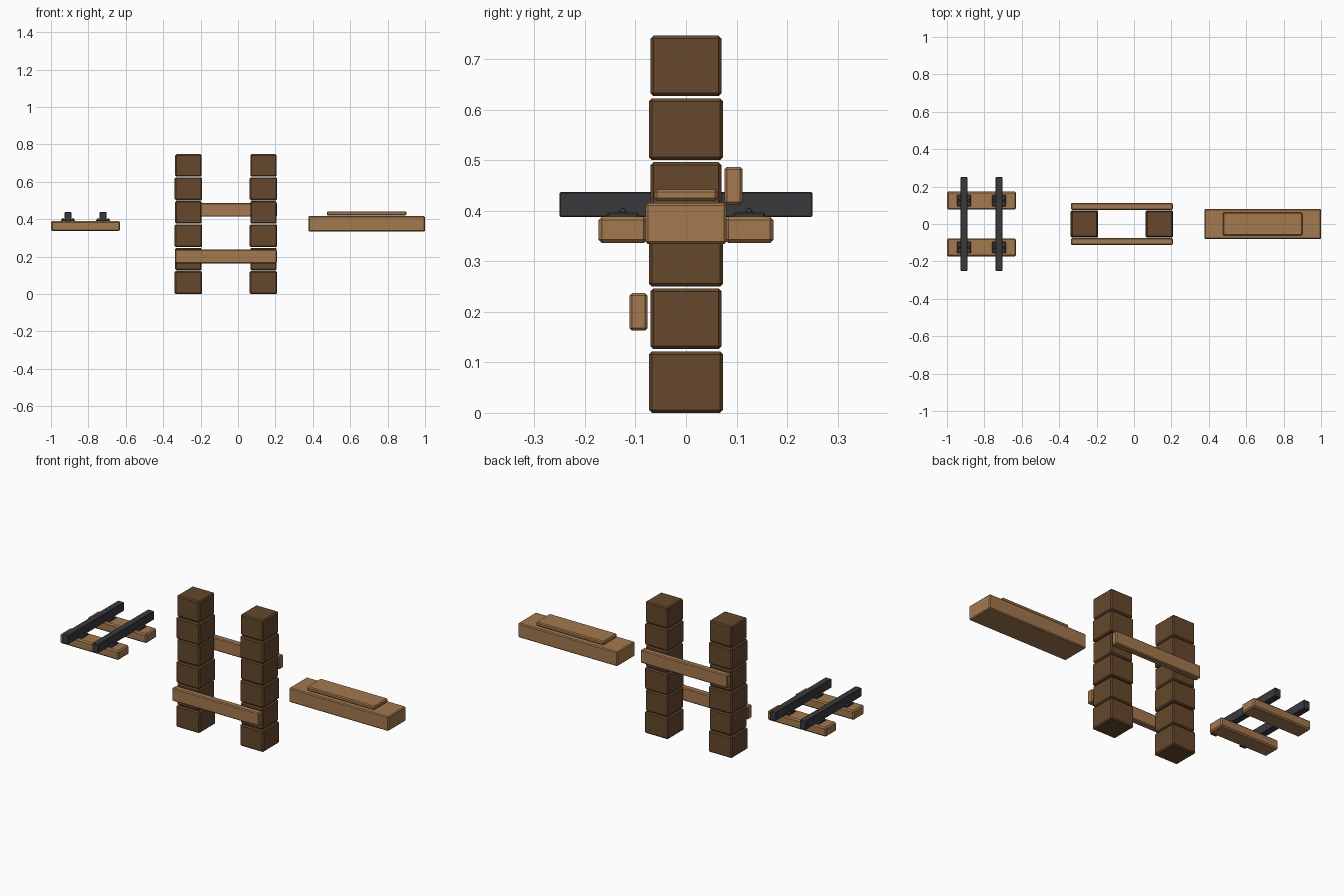
import bpy, bmesh
from mathutils import Vector

if "Cube" in bpy.data.objects:
    bpy.data.objects.remove(bpy.data.objects["Cube"])


def material(name, rgb):
    m = bpy.data.materials.new(name)
    m.diffuse_color = (*rgb, 1)
    m.use_nodes = True
    m.node_tree.nodes["Principled BSDF"].inputs["Base Color"].default_value = m.diffuse_color
    return m


DARK = material("dark_wood", (0.13, 0.064, 0.026))
WOOD = material("light_wood", (0.37, 0.19, 0.078))
IRON = material("iron", (0.042, 0.041, 0.048))


def finish(name, bm, mat):
    me = bpy.data.meshes.new(name)
    bm.to_mesh(me)
    bm.free()
    me.materials.append(mat)
    ob = bpy.data.objects.new(name, me)
    bpy.context.collection.objects.link(ob)
    return ob


def box(name, x, y, z, mat, bevel):
    """Chamfered box from (min, max) ranges on each axis."""
    bm = bmesh.new()
    bmesh.ops.create_cube(bm, size=1)
    for v in bm.verts:
        v.co = Vector([(a + b) / 2 + c * (b - a) for (a, b), c in zip((x, y, z), v.co)])
    ob = finish(name, bm, mat)
    mod = ob.modifiers.new("bevel", 'BEVEL')
    mod.width = bevel
    mod.segments = 1
    return ob


def around(c, half):
    return (c - half, c + half)


def bolt(name, x, y, z):
    bm = bmesh.new()
    bmesh.ops.create_uvsphere(bm, u_segments=10, v_segments=6, radius=0.0065)
    bmesh.ops.translate(bm, verts=bm.verts, vec=(x, y, z))
    return finish(name, bm, IRON)


# Two stacked pillars, blocks alternating in width
for side, cx in (("left", -0.265), ("right", 0.136)):
    for i in range(6):
        h = 0.0735 if i % 2 == 0 else 0.0705
        hz = 0.061 if i % 2 == 0 else 0.06
        box(f"{side}_pillar_block_{i + 1}", around(cx, h), around(0, h),
            around(0.061 + i * 0.1252, hz), DARK, 0.006)

# Cross planks on the front and back of the pillars
box("front_plank", (-0.337, 0.208), (-0.112, -0.076), (0.163, 0.237), WOOD, 0.005)
box("back_plank", (-0.337, 0.208), (0.076, 0.112), (0.413, 0.487), WOOD, 0.005)

# Heavy beam with a raised top board
box("beam", (0.376, 1.0), around(0, 0.08), (0.334, 0.416), WOOD, 0.005)
box("beam_top_board", (0.475, 0.9), around(0, 0.062), (0.42, 0.442), WOOD, 0.005)

# Track section: sleepers, rails, fixing plates and bolts
for end, cy in (("front", -0.125), ("back", 0.125)):
    box(f"{end}_sleeper", (-1.0, -0.63), around(cy, 0.048), (0.336, 0.389), WOOD, 0.007)
for side, cx in (("left", -0.909), ("right", -0.721)):
    box(f"{side}_rail", around(cx, 0.0185), (-0.25, 0.25), (0.388, 0.437), IRON, 0.002)
    for end, cy in (("front", -0.125), ("back", 0.125)):
        box(f"{side}_{end}_plate", around(cx, 0.037), around(cy, 0.031),
            (0.384, 0.397), IRON, 0.003)
        for s in (-1, 1):
            bolt(f"{side}_{end}_bolt", cx + s * 0.0275, cy, 0.3985)
